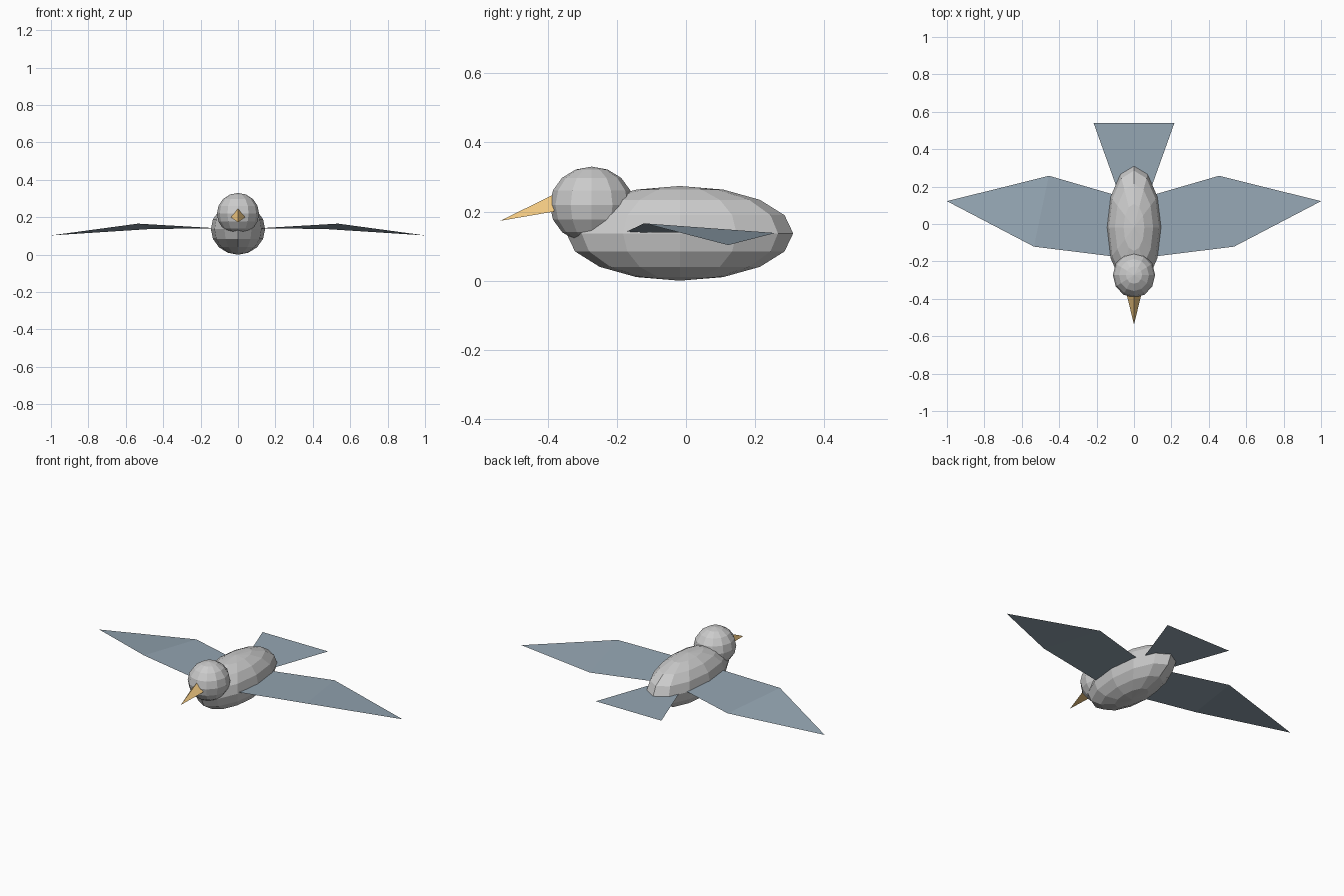
import bpy, bmesh
from mathutils import Matrix

if "Cube" in bpy.data.objects:
    bpy.data.objects.remove(bpy.data.objects["Cube"])


def material(name, rgb):
    m = bpy.data.materials.new(name)
    m.diffuse_color = (*rgb, 1)
    m.use_nodes = True
    m.node_tree.nodes["Principled BSDF"].inputs["Base Color"].default_value = m.diffuse_color
    return m


def link(name, bm, mat=None):
    mesh = bpy.data.meshes.new(name)
    bm.to_mesh(mesh)
    bm.free()
    ob = bpy.data.objects.new(name, mesh)
    bpy.context.collection.objects.link(ob)
    if mat:
        mesh.materials.append(mat)
    return ob


def ellipsoid(name, centre, radii):
    bm = bmesh.new()
    bmesh.ops.create_uvsphere(
        bm, u_segments=12, v_segments=8, radius=1,
        matrix=Matrix.Translation(centre) @ Matrix.Diagonal((*radii, 1)))
    return link(name, bm)


def polygons(name, points, faces, mat):
    bm = bmesh.new()
    vs = [bm.verts.new(p) for p in points]
    for f in faces:
        bm.faces.new([vs[i] for i in f])
    return link(name, bm, mat)


feather = material("slate_feather", (0.30, 0.38, 0.45))
orange = material("orange_beak", (0.88, 0.58, 0.22))

# Body and head: faceted ellipsoids
ellipsoid("body", (0, -0.018, 0.137), (0.145, 0.328, 0.137))
ellipsoid("head", (0, -0.273, 0.219), (0.113, 0.121, 0.111))

# Beak: three-sided pyramid pointing forward and slightly down
polygons("beak",
         [(0, -0.375, 0.253), (-0.038, -0.382, 0.2), (0.038, -0.382, 0.2), (0, -0.538, 0.173)],
         [(0, 1, 3), (1, 2, 3), (2, 0, 3), (0, 2, 1)], orange)

# Wings: thin sheets, inner panel plus a drooping outer triangle
for side, s in (("right", 1), ("left", -1)):
    pts = [(0.09, -0.176, 0.14), (0.535, -0.121, 0.166), (1.0, 0.122, 0.103),
           (0.455, 0.258, 0.138), (0.09, 0.152, 0.14)]
    faces = [(0, 1, 3, 4), (1, 2, 3)]
    polygons(side + "_wing", [(s * x, y, z) for x, y, z in pts],
             [f[::s] for f in faces], feather)

# Tail: flat fan
polygons("tail",
         [(-0.08, 0.16, 0.138), (0.08, 0.16, 0.138), (0.216, 0.54, 0.138), (-0.216, 0.54, 0.138)],
         [(0, 1, 2, 3)], feather)
